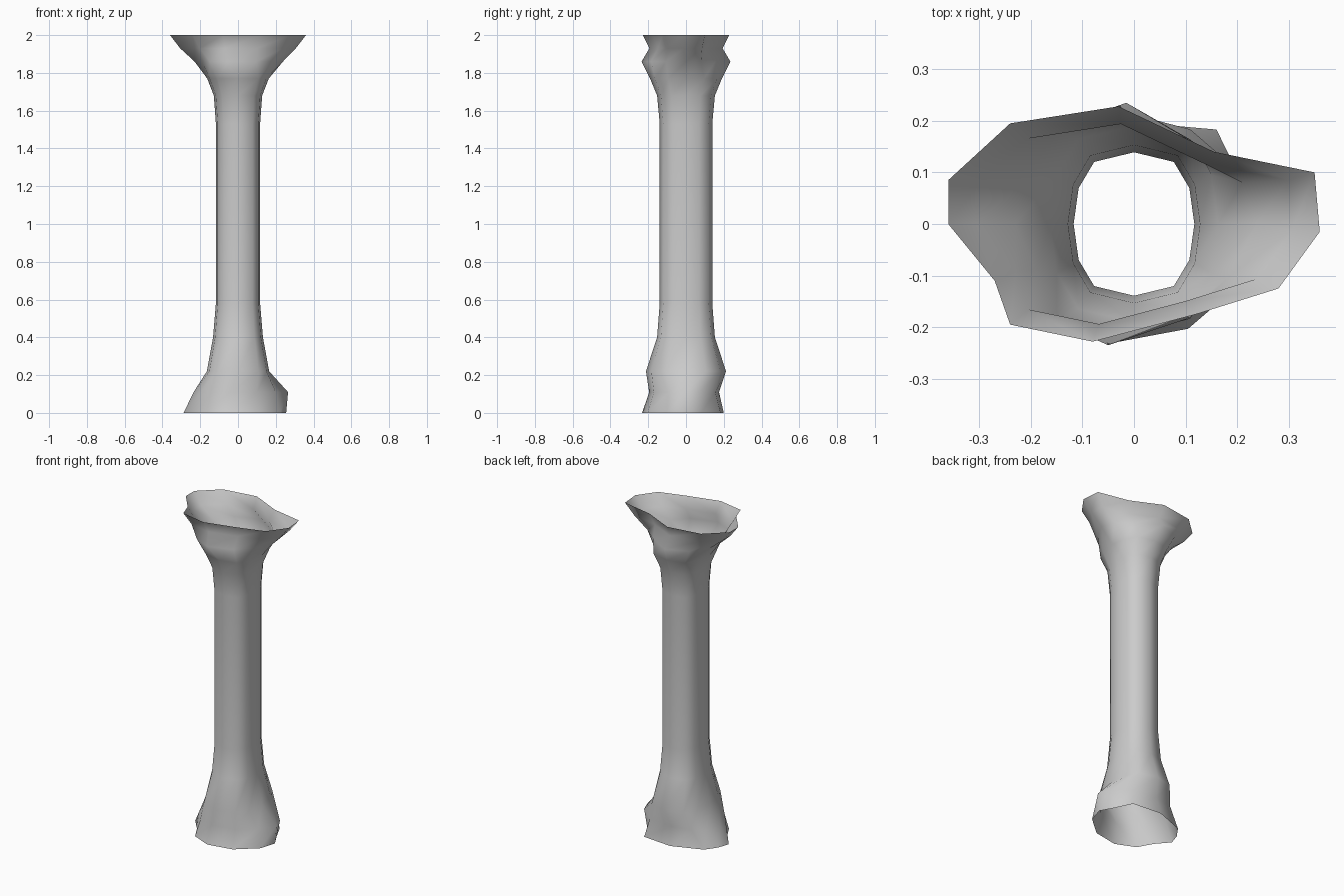
import bpy
import bmesh
import math

if "Cube" in bpy.data.objects:
    bpy.data.objects.remove(bpy.data.objects["Cube"])

SIDES = 12


# Rounded twelve-sided section used along the shaft
def oval(rx, ry, z):
    ring = []
    for i in range(SIDES):
        a = 2 * math.pi * i / SIDES
        c = math.cos(a)
        x = rx * math.copysign(abs(c) ** 0.6, c)
        ring.append((x, ry * math.sin(a), z))
    return ring


def outline(points, z, scale=1.0):
    return [(x * scale, y * scale, z) for x, y in points]


# Irregular sections of the flared ends, anticlockwise from +x
foot_rim = [(.255, 0), (.21, .08), (.16, .183), (-.03, .2), (-.215, .13), (-.265, .06),
            (-.288, -.01), (-.22, -.09), (-.17, -.18), (-.05, -.232), (.105, -.203), (.225, -.1)]
foot_bulge = [(.265, 0), (.24, .07), (.14, .155), (-.02, .175), (-.14, .15), (-.205, .09),
              (-.235, 0), (-.2, -.1), (-.14, -.17), (-.04, -.195), (.1, -.17), (.2, -.09)]
head_bulge = [(.238, 0), (.21, .08), (.12, .155), (-.015, .235), (-.15, .18), (-.22, .075),
              (-.23, 0), (-.19, -.09), (-.15, -.19), (-.05, -.235), (.1, -.185), (.18, -.105)]
head_rim = [(.36, -.015), (.35, .1), (.155, .14), (-.03, .228), (-.24, .195), (-.36, .085),
            (-.36, 0), (-.27, -.11), (-.24, -.195), (-.08, -.228), (.12, -.175), (.28, -.125)]

rings = [outline(foot_rim, 0), outline(foot_bulge, .11)]
for rx, ry, z in [(.165, .212, .22), (.132, .153, .40), (.117, .139, .58),
                  (.117, .139, 1.53), (.128, .153, 1.68), (.163, .19, 1.77)]:
    rings.append(oval(rx, ry, z))
rings += [outline(head_bulge, 1.86), outline(head_rim, 1.93, .85), outline(head_rim, 2.0)]

# Open hollow column lofted through the sections
bm = bmesh.new()
loops = [[bm.verts.new(p) for p in ring] for ring in rings]
for low, high in zip(loops, loops[1:]):
    for i in range(SIDES):
        j = (i + 1) % SIDES
        bm.faces.new((low[i], low[j], high[j], high[i])).smooth = True
mesh = bpy.data.meshes.new("hollow_column")
bm.to_mesh(mesh)
bm.free()
column = bpy.data.objects.new("hollow_column", mesh)
bpy.context.collection.objects.link(column)
